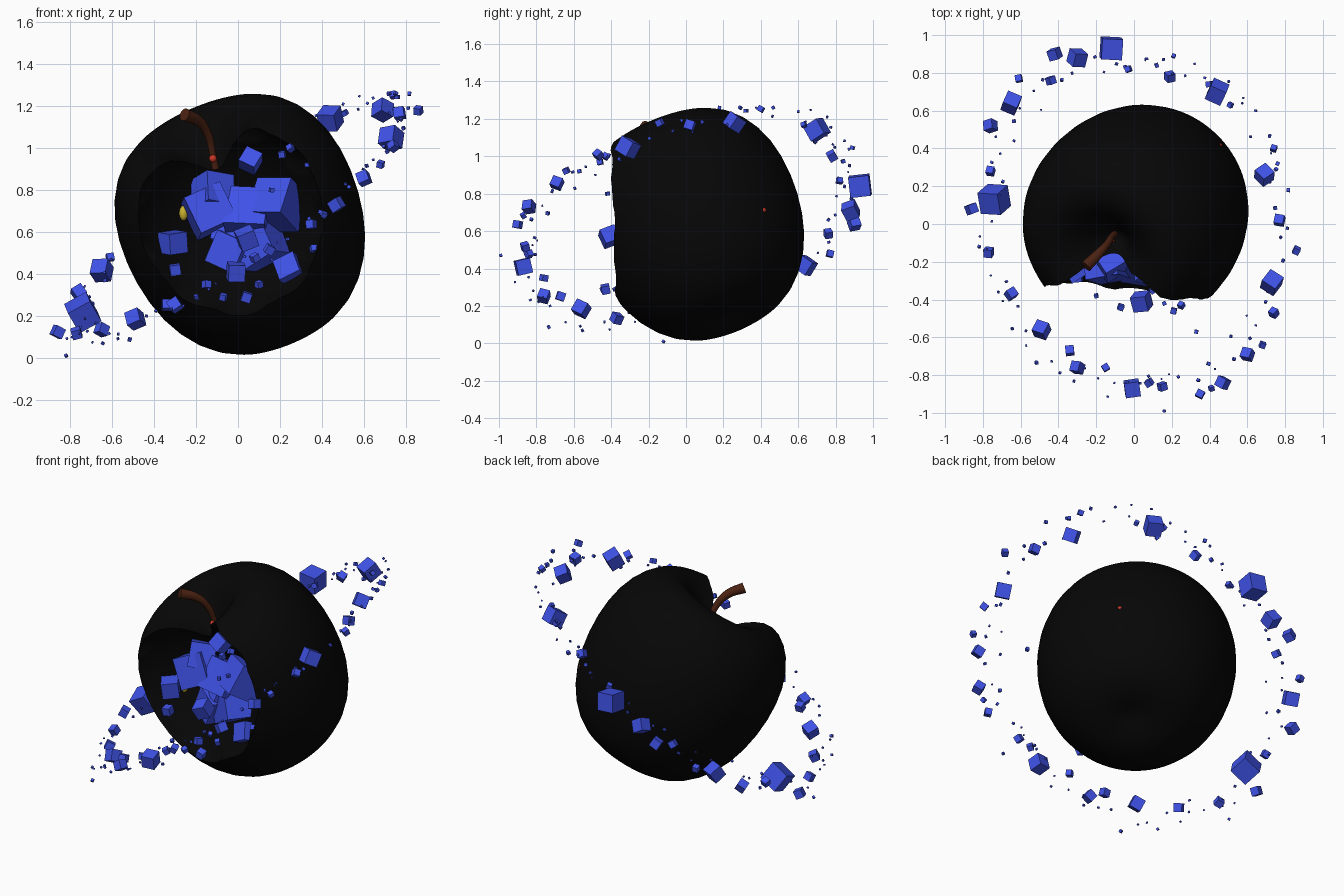
import bpy, bmesh, math, random
from mathutils import Vector, Matrix, Euler

if "Cube" in bpy.data.objects:
    bpy.data.objects.remove(bpy.data.objects["Cube"])

random.seed(7)


def material(name, rgb):
    m = bpy.data.materials.new(name)
    m.diffuse_color = (*rgb, 1)
    m.use_nodes = True
    m.node_tree.nodes["Principled BSDF"].inputs["Base Color"].default_value = m.diffuse_color
    return m


BLACK = material("black_skin", (0.002, 0.002, 0.002))
BLUE = material("blue_cube", (0.05, 0.085, 0.8))
BROWN = material("brown_stem", (0.07, 0.016, 0.006))
GOLD = material("gold_seed", (0.6, 0.45, 0.03))
RED = material("red_spot", (0.6, 0.04, 0.02))


def finish(name, bm, mat=None):
    me = bpy.data.meshes.new(name)
    bm.to_mesh(me)
    bm.free()
    ob = bpy.data.objects.new(name, me)
    bpy.context.collection.objects.link(ob)
    if mat:
        me.materials.append(mat)
    return ob


def activate(ob):
    bpy.ops.object.select_all(action='DESELECT')
    bpy.context.view_layer.objects.active = ob
    ob.select_set(True)


def ball(name, loc, r, mat, scale=(1, 1, 1), sub=3):
    bm = bmesh.new()
    bmesh.ops.create_icosphere(bm, subdivisions=sub, radius=r)
    ob = finish(name, bm, mat)
    ob.location, ob.scale = loc, scale
    return ob


def cubes(name, items):
    bm = bmesh.new()
    for loc, s in items:
        rot = Euler([random.uniform(-0.6, 0.6) for _ in range(3)]).to_matrix().to_4x4()
        bmesh.ops.create_cube(bm, size=s, matrix=Matrix.Translation(loc) @ rot)
    return finish(name, bm, BLUE)


# apple body: lathed profile, leaning to the front left
axis = Vector((-0.36, -0.37, 0.855)).normalized()
centre = Vector((0.025, 0.05, 0.625))
profile = [(0, .28), (.05, .31), (.12, .42), (.22, .51), (.33, .54), (.44, .485),
           (.535, .35), (.582, .17), (.58, -.05), (.535, -.26), (.44, -.43),
           (.31, -.54), (.18, -.57), (.08, -.55), (0, -.53)]
bm = bmesh.new()
vs = [bm.verts.new((r, 0, h)) for r, h in profile]
es = [bm.edges.new(p) for p in zip(vs, vs[1:])]
bmesh.ops.spin(bm, geom=vs + es, cent=(0, 0, 0), axis=(0, 0, 1),
               angle=math.tau, steps=48, use_duplicate=False)
bmesh.ops.remove_doubles(bm, verts=bm.verts, dist=1e-4)
bmesh.ops.recalc_face_normals(bm, faces=bm.faces)
bm.transform(Matrix.Translation(centre) @ axis.to_track_quat('Z', 'Y').to_matrix().to_4x4())
apple = finish("apple_body", bm, BLACK)
apple.modifiers.new("smooth", 'SUBSURF').levels = 1

# bite: one large scoop plus shallow tooth scallops around its rim
bite = Vector((-0.05, -0.585, 0.66))
cutters = [ball("bite_scoop", bite, 0.495, BLACK, sub=5)]
for i in range(9):
    a = math.tau * i / 9
    p = bite + Vector((0.28 * math.cos(a), 0.15, 0.30 * math.sin(a)))
    cutters.append(ball("bite_scallop", p, 0.19, BLACK, sub=4))
for c in cutters:
    c.hide_render = True
    mod = apple.modifiers.new("bite", 'BOOLEAN')
    mod.operation, mod.solver, mod.object = 'DIFFERENCE', 'EXACT', c
activate(apple)
for mod in list(apple.modifiers):
    bpy.ops.object.modifier_apply(modifier=mod.name)
bpy.ops.object.shade_smooth_by_angle(angle=math.radians(30))
for c in cutters:
    bpy.data.objects.remove(c)

# stem: tapered bent tube
cu = bpy.data.curves.new("stem", 'CURVE')
cu.dimensions, cu.bevel_depth, cu.bevel_resolution = '3D', 0.03, 4
cu.use_fill_caps = True
path = [(-.10, -.05, .86, .6), (-.12, -.07, .97, .55), (-.145, -.11, 1.07, .65),
        (-.19, -.16, 1.13, .85), (-.255, -.225, 1.16, 1.05)]
sp = cu.splines.new('BEZIER')
sp.bezier_points.add(len(path) - 1)
for bp, (x, y, z, r) in zip(sp.bezier_points, path):
    bp.co, bp.radius = (x, y, z), r
    bp.handle_left_type = bp.handle_right_type = 'AUTO'
cu.materials.append(BROWN)
bpy.context.collection.objects.link(bpy.data.objects.new("stem", cu))

# red spots and gold seeds
ball("back_spot", (0.45, 0.41, 0.71), 0.018, RED)
ball("stem_spot", (-0.12, -0.08, 0.95), 0.018, RED)
for z in (0.69, 0.54):
    ball("seed", (-0.26, -0.17, z), 0.03, GOLD, (0.7, 0.7, 1.2))

# cubes filling the bite
cluster = [(-.14, -.20, .70, .19), (.05, -.19, .68, .2), (.19, -.22, .73, .19),
           (.11, -.20, .54, .19), (-.03, -.19, .50, .16), (-.12, -.19, .79, .15),
           (-.31, -.24, .55, .10), (.06, -.26, .94, .085), (.25, -.27, .42, .11),
           (.04, -.41, .57, .085), (-.30, -.28, .42, .05), (.25, -.43, 1.0, .03),
           (.21, -.46, .97, .03), (.33, -.57, .92, .02), (-.07, -.44, .29, .03),
           (.16, -.42, .80, .02), (.10, -.35, .35, .03), (.36, -.36, .52, .03),
           (.02, -.13, .62, .2), (.04, -.43, .29, .045), (-.2, -.38, .29, .02)]
cubes("bite_cubes", [((x, y, z), s) for x, y, z, s in cluster])


# orbiting ring of cubes in a tilted plane
def on_ring(x, y):
    return (x, y, 0.66 + 0.65 * x + 0.28 * y)


ring = [(-.12, .93, .11), (-.30, .88, .075), (-.42, .90, .055), (-.44, .76, .04),
        (-.61, .77, .035), (-.65, .64, .08), (-.76, .52, .055), (-.76, .28, .04),
        (-.74, .13, .12), (-.86, .08, .05), (-.77, -.15, .045), (-.65, -.37, .05),
        (-.49, -.56, .07), (-.34, -.67, .045), (-.30, -.76, .055), (-.15, -.76, .035),
        (-.01, -.87, .08), (.08, -.84, .035), (.15, -.86, .04), (.35, -.90, .04),
        (.47, -.84, .055), (.60, -.69, .055), (.74, -.47, .04), (.73, -.31, .085),
        (.86, -.14, .035), (.77, .02, .05), (.69, .26, .075), (.76, .32, .02),
        (.74, .40, .03), (.51, .63, .025), (.44, .70, .09), (.40, .74, .03),
        (.19, .78, .045), (.21, .89, .02), (.12, .84, .02), (-.03, .82, .03),
        (.41, -.87, .025), (.68, -.64, .03)]
cubes("ring_cubes", [(on_ring(x, y), s) for x, y, s in ring])

# fine debris scattered along the ring
debris = [((-0.82, -0.12, 0.01), 0.014), ((0.16, -0.99, 0.47), 0.014)]
for i in range(80):
    a = math.tau * (i + random.random()) / 80
    k = random.uniform(0.9, 1.05)
    x, y, z = on_ring(0.80 * k * math.cos(a), 0.90 * k * math.sin(a))
    debris.append(((x, y, min(1.26, max(0.04, z + random.uniform(-0.04, 0.04)))),
                   random.uniform(0.008, 0.018)))
cubes("ring_debris", debris)
